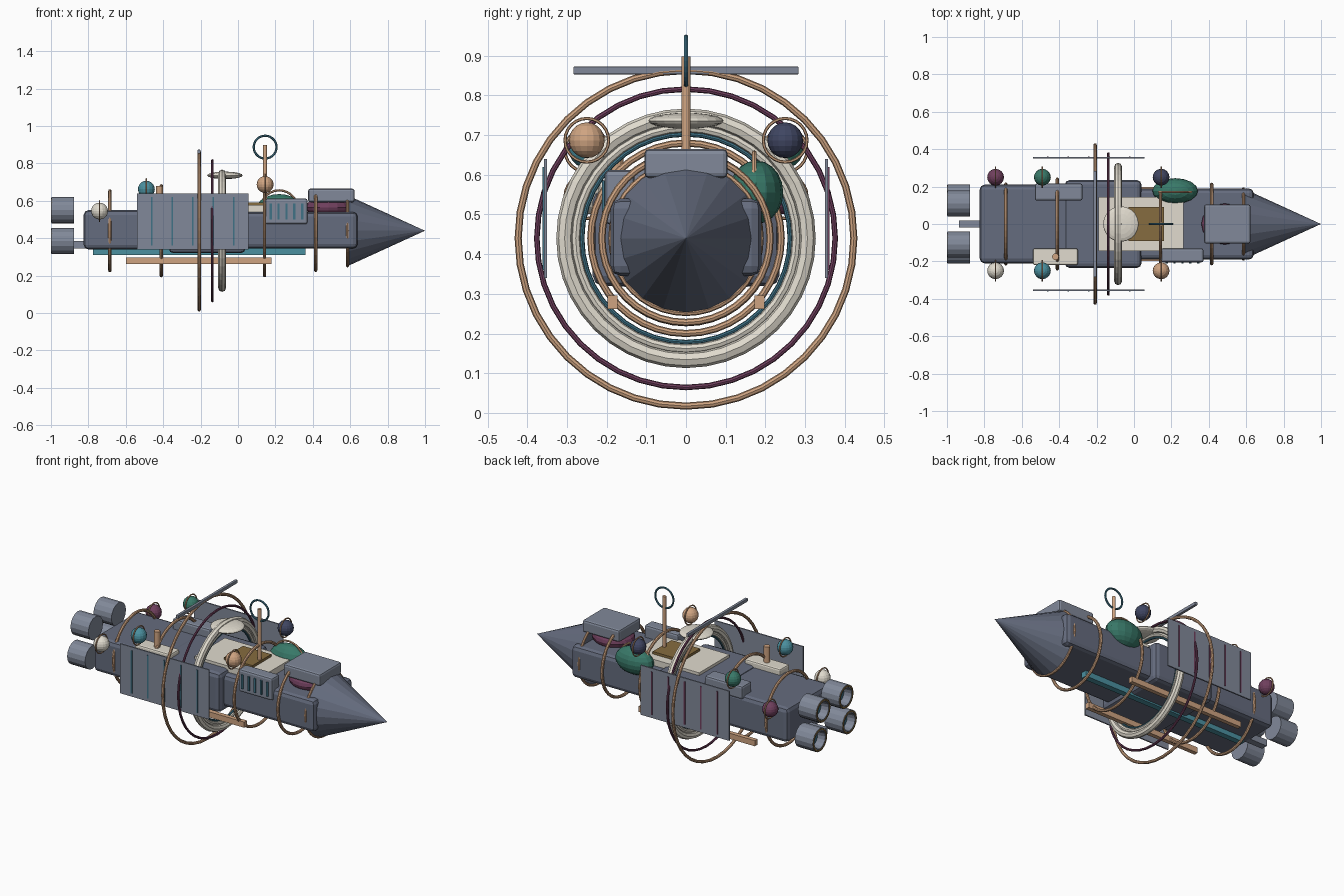
import bpy, bmesh, math
from mathutils import Matrix

if "Cube" in bpy.data.objects:
    bpy.data.objects.remove(bpy.data.objects["Cube"])

COL = {'hull': (.13, .15, .21), 'steel': (.22, .25, .32), 'copper': (.62, .37, .22), 'cream': (.75, .71, .62),
       'teal': (.05, .17, .24), 'purple': (.16, .05, .11), 'green': (.04, .19, .14), 'navy': (.05, .06, .12),
       'bronze': (.24, .15, .05), 'seateal': (.07, .28, .35)}
MATS = {}
for k, c in COL.items():
    MATS[k] = bpy.data.materials.new(k)
    MATS[k].diffuse_color = (*c, 1)
TURN = {'x': Matrix.Rotation(math.pi / 2, 4, 'Y'), 'y': Matrix.Rotation(math.pi / 2, 4, 'X'), 'z': Matrix()}


def finish(name, bm, mat, loc):
    me = bpy.data.meshes.new(name)
    bmesh.ops.recalc_face_normals(bm, faces=bm.faces)
    bm.to_mesh(me)
    bm.free()
    ob = bpy.data.objects.new(name, me)
    ob.location = loc
    me.materials.append(MATS[mat])
    bpy.context.collection.objects.link(ob)
    return ob


def box(name, x, y, z, mat, bevel=0):
    """Box from (min, max) ranges."""
    r = (x, y, z)
    bm = bmesh.new()
    bmesh.ops.create_cube(bm, size=1)
    bmesh.ops.scale(bm, verts=bm.verts, vec=[b - a for a, b in r])
    if bevel:
        bmesh.ops.bevel(bm, geom=bm.edges[:], offset=bevel, segments=2, profile=.5, affect='EDGES')
    return finish(name, bm, mat, [(a + b) / 2 for a, b in r])


def ball(name, loc, rad, mat, u=16, v=10):
    bm = bmesh.new()
    bmesh.ops.create_uvsphere(bm, u_segments=u, v_segments=v, radius=1)
    bmesh.ops.scale(bm, verts=bm.verts, vec=rad)
    return finish(name, bm, mat, loc)


def cone(name, loc, r1, r2, depth, axis, mat, n=20):
    bm = bmesh.new()
    bmesh.ops.create_cone(bm, cap_ends=True, segments=n, radius1=r1, radius2=r2, depth=depth)
    bm.transform(TURN[axis])
    return finish(name, bm, mat, loc)


def ring(name, loc, R, r, axis, mat, n=40, m=8):
    bm = bmesh.new()
    g = [[bm.verts.new(((R + r * math.cos(b)) * math.cos(a), (R + r * math.cos(b)) * math.sin(a), r * math.sin(b)))
          for b in [2 * math.pi * j / m for j in range(m)]] for a in [2 * math.pi * i / n for i in range(n)]]
    for i in range(n):
        for j in range(m):
            i2, j2 = (i + 1) % n, (j + 1) % m
            bm.faces.new((g[i][j], g[i2][j], g[i2][j2], g[i][j2]))
    bm.transform(TURN[axis])
    return finish(name, bm, mat, loc)


def nozzle(name, loc):
    """Open-backed engine cup along x."""
    prof = [(.06, 0), (.06, .07), (-.06, .07), (-.06, .052), (.0, .045), (.0, 0)]
    bm = bmesh.new()
    vs = [bm.verts.new((x, 0, r)) for x, r in prof]
    es = [bm.edges.new(p) for p in zip(vs, vs[1:])]
    bmesh.ops.spin(bm, geom=vs + es, cent=(0, 0, 0), axis=(1, 0, 0), angle=2 * math.pi, steps=16)
    bmesh.ops.remove_doubles(bm, verts=bm.verts, dist=1e-4)
    return finish(name, bm, 'steel', loc)


# Hull sections and nose
box('rear_hull', (-.825, -.34), (-.21, .21), (.34, .55), 'hull', .025)
box('middle_hull', (-.37, .04), (-.235, .235), (.32, .56), 'hull', .025)
box('front_hull', (0, .64), (-.19, .19), (.345, .54), 'hull', .025)
cone('nose_cone', (.792, 0, .44), .19, 0, .415, 'x', 'hull')
box('tail_strut', (-.935, -.8), (-.02, .02), (.345, .385), 'steel')

# Hoops around the hull
for i, (x, R, r, m) in enumerate([(-.685, .213, .009, 'copper'), (-.41, .24, .009, 'copper'),
                                  (-.208, .423, .009, 'copper'), (-.137, .376, .007, 'purple'),
                                  (-.085, .306, .021, 'cream'), (-.085, .278, .012, 'cream'),
                                  (-.085, .262, .006, 'teal'), (.142, .24, .009, 'copper'),
                                  (.415, .212, .009, 'copper'), (.585, .188, .008, 'copper')]):
    ring(f'hoop_{i + 1}', (x, 0, .44), R, r, 'x', m)

# Side panels, engines and skids, on both sides
for s, side in ((-1, 'front'), (1, 'back')):
    box(f'{side}_panel', (-.54, .055), sorted((s * .35, s * .358)), (.34, .64), 'steel')
    for k in range(5):
        x = -.462 + .11 * k
        box(f'{side}_panel_strip', (x - .004, x + .004), sorted((s * .356, s * .362)), (.36, .62),
            'teal' if s < 0 else 'purple')
    for lvl, y, z in (('upper', .11, .55), ('lower', .142, .385)):
        nozzle(f'{side}_{lvl}_engine', (-.937, s * y, z))
        ring(f'{side}_{lvl}_engine_rim', (-.993, s * y, z), .062, .007, 'x', 'bronze', 20, 6)
        cone(f'{side}_{lvl}_engine_core', (-.945, s * y, z), .045, .045, .01, 'x', 'teal', 16)
    box(f'{side}_skid', (-.6, .18), (s * .185 - .013, s * .185 + .013), (.262, .296), 'copper')
box('keel_bar', (-.775, .36), (-.018, .018), (.31, .345), 'seateal')

# Ringed lamps
for x, z, a, b in ((-.74, .545, 'cream', 'purple'), (-.49, .662, 'seateal', 'green'), (.145, .687, 'copper', 'navy')):
    for y, m in ((-.25, a), (.25, b)):
        ball('lamp', (x, y, z), (.045,) * 3, m)
        ring('lamp_ring', (x, y, z), .055, .004, 'x', 'copper', 24, 6)

# Deck, hatch, dish and crossbar
box('deck', (-.19, .265), (-.145, .145), (.53, .577), 'cream')
box('deck_hatch', (-.03, .16), (-.09, .09), (.56, .592), 'bronze')
ball('dish', (-.07, 0, .736), (.095, .095, .02), 'cream', 20, 10)
box('crossbar', (-.217, -.2), (-.284, .284), (.853, .873), 'steel', .003)

# Antenna
cone('antenna_mast', (.145, 0, .725), .011, .011, .345, 'z', 'copper', 12)
ring('antenna_loop', (.145, 0, .887), .061, .006, 'y', 'teal', 28, 6)

# Cabin with purple canopy, green tank with band
box('cabin', (.375, .623), (-.105, .105), (.592, .665), 'steel', .012)
ball('canopy', (.485, 0, .565), (.125, .11, .055), 'purple')
ball('tank', (.22, .177, .556), (.122, .068, .08), 'green')
ring('tank_band', (.22, .172, .556), .1, .006, 'y', 'copper', 28, 6)

# Deck pods, vent pod and stack
box('cream_pod', (-.54, -.3), (-.22, -.13), (.53, .585), 'cream', .01)
cone('stack', (-.42, -.175, .63), .018, .018, .1, 'z', 'copper', 12)
box('grey_pod', (-.53, -.275), (.125, .217), (.53, .61), 'steel', .012)
box('vent_pod', (.145, .372), (-.205, -.13), (.475, .612), 'steel', .012)
for k in range(5):
    x = .175 + .042 * k
    box('vent_slat', (x - .006, x + .006), (-.212, -.2), (.5, .585), 'teal')

for m in bpy.data.materials:
    if m.users and not m.is_grease_pencil:
        m.use_nodes = True
        m.node_tree.nodes["Principled BSDF"].inputs["Base Color"].default_value = m.diffuse_color
